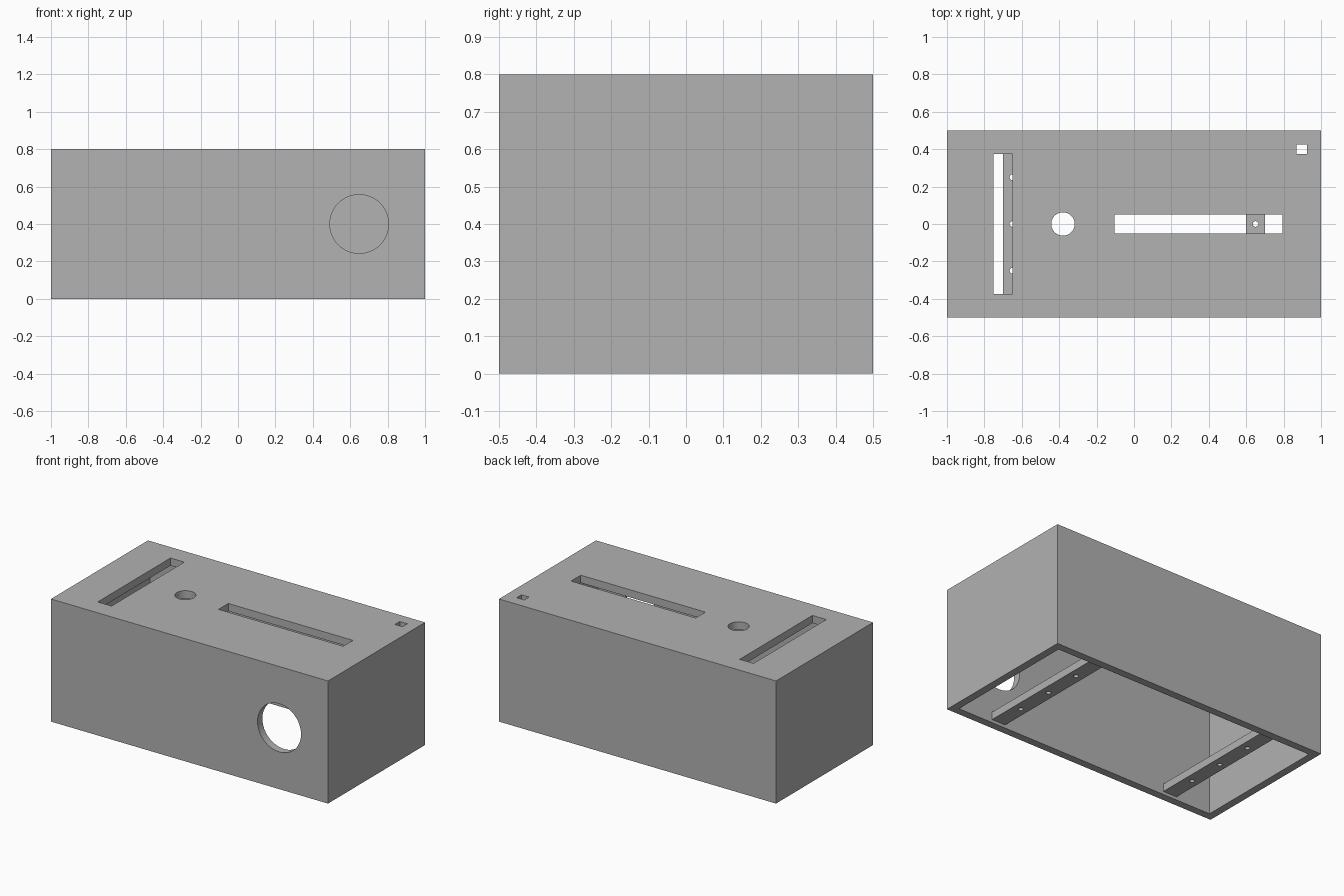
import bpy
import math

cube = bpy.data.objects.get("Cube")
if cube:
    bpy.data.objects.remove(cube, do_unlink=True)

LENGTH, DEPTH, HEIGHT, WALL = 2.0, 1.0, 0.8, 0.05

grey = bpy.data.materials.new("plain_grey")
grey.use_nodes = True
grey.diffuse_color = (0.445, 0.445, 0.445, 1)
grey.node_tree.nodes["Principled BSDF"].inputs["Base Color"].default_value = grey.diffuse_color


def box(name, low, high):
    """Box between two opposite corners."""
    bpy.ops.mesh.primitive_cube_add(size=1, location=[(a + b) / 2 for a, b in zip(low, high)])
    ob = bpy.context.object
    ob.name = name
    ob.scale = [b - a for a, b in zip(low, high)]
    bpy.ops.object.transform_apply(location=False, rotation=False, scale=True)
    ob.data.materials.append(grey)
    return ob


def rod(name, centre, radius, length, sides, tilt=0.0):
    """Cylinder along z, or along y when tilted."""
    bpy.ops.mesh.primitive_cylinder_add(vertices=sides, radius=radius, depth=length,
                                        location=centre, rotation=(tilt, 0, 0))
    ob = bpy.context.object
    ob.name = name
    ob.data.materials.append(grey)
    return ob


def cut(target, cutter):
    """Subtract the cutter and discard it."""
    cutter.hide_render = True
    mod = target.modifiers.new("cut", "BOOLEAN")
    mod.operation = "DIFFERENCE"
    mod.solver = "EXACT"
    mod.object = cutter
    bpy.context.view_layer.objects.active = target
    bpy.ops.object.modifier_apply(modifier=mod.name)
    bpy.data.objects.remove(cutter, do_unlink=True)


def smooth(ob):
    bpy.ops.object.select_all(action="DESELECT")
    ob.select_set(True)
    bpy.context.view_layer.objects.active = ob
    bpy.ops.object.shade_smooth_by_angle(angle=math.radians(30))


# Housing: a box open at the bottom
hx, hy = LENGTH / 2, DEPTH / 2
housing = box("housing", (-hx, -hy, 0), (hx, hy, HEIGHT))
cut(housing, box("cavity", (WALL - hx, WALL - hy, -0.1), (hx - WALL, hy - WALL, HEIGHT - WALL)))

# Rectangular openings in the top: x range, y range
top_slots = {
    "cross_slot": (-0.75, -0.65, -0.375, 0.375),
    "long_slot": (-0.105, 0.795, -0.05, 0.05),
    "corner_opening": (0.87, 0.925, 0.375, 0.425),
}
for name, (x0, x1, y0, y1) in top_slots.items():
    cut(housing, box(name, (x0, y0, HEIGHT - 0.1), (x1, y1, HEIGHT + 0.1)))

# Round openings in the top and the front
cut(housing, rod("top_hole", (-0.38, 0, HEIGHT), 0.0625, 0.2, 48))
cut(housing, rod("front_hole", (0.648, -hy, 0.4), 0.157, 0.2, 64, math.pi / 2))
smooth(housing)

# Two drilled crossbars near the open bottom
for side, x in (("right", -0.65), ("left", 0.65)):
    bar = box(side + "_crossbar", (x - 0.05, WALL - hy, 0.02), (x + 0.05, hy - WALL, 0.07))
    for y in (-0.25, 0, 0.25):
        cut(bar, rod("screw_hole", (x, y, 0.05), 0.015, 0.2, 24))
    smooth(bar)
